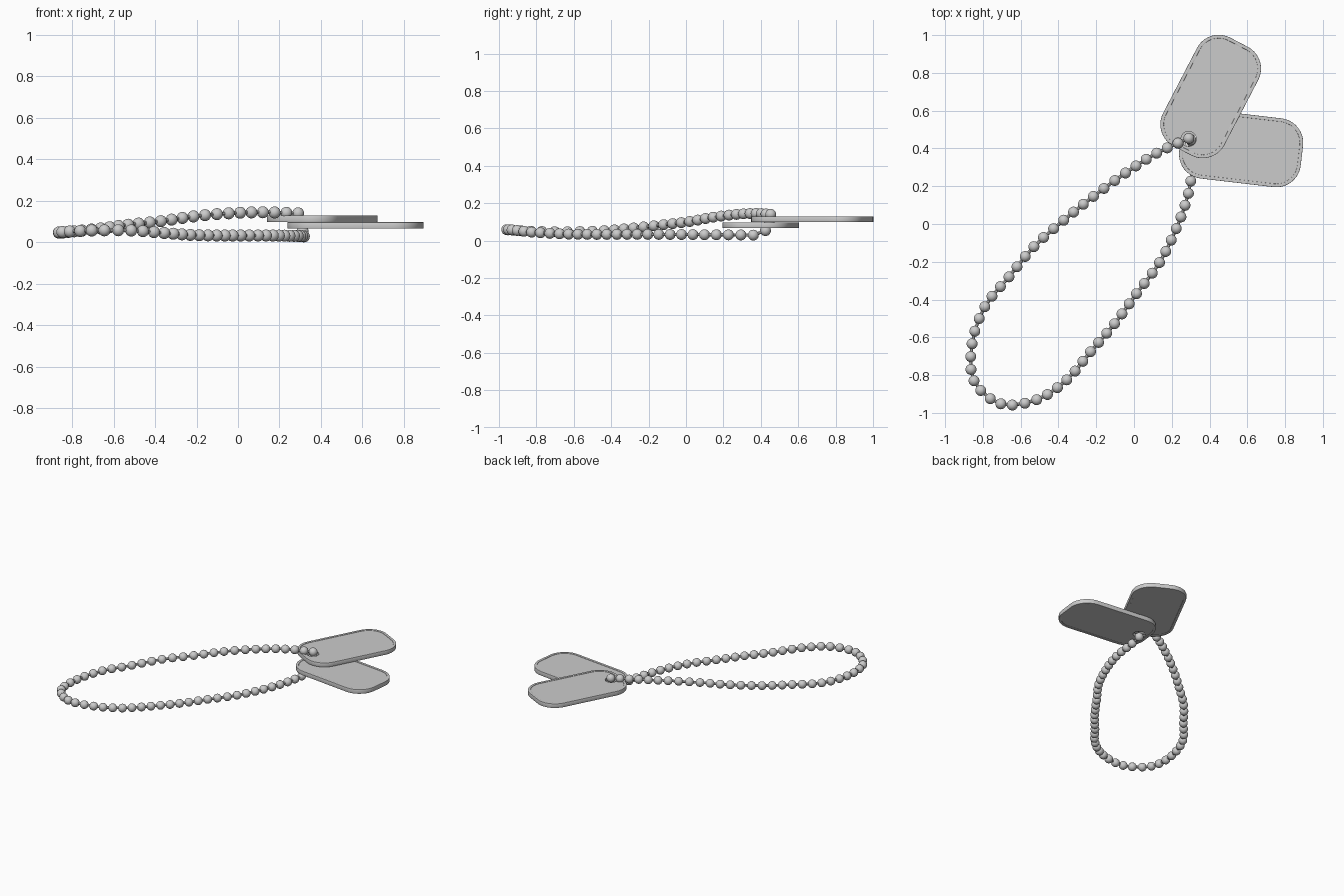
import bpy, bmesh
from math import sin, cos, pi, radians
from mathutils import Vector, Matrix

if "Cube" in bpy.data.objects:
    bpy.data.objects.remove(bpy.data.objects["Cube"])

# ---------- helpers ----------
def rounded_rect(length, width, r, steps=10):
    pts = []
    for k, (sx, sy) in enumerate(((1, 1), (-1, 1), (-1, -1), (1, -1))):
        cx, cy = sx * (length / 2 - r), sy * (width / 2 - r)
        for i in range(steps + 1):
            a = (k + i / steps) * pi / 2
            pts.append((cx + r * cos(a), cy + r * sin(a)))
    return pts

def circle(cx, cy, r, n=32):
    return [(cx + r * cos(2 * pi * i / n), cy + r * sin(2 * pi * i / n)) for i in range(n)]

def add_spline(curve, pts):
    s = curve.splines.new('POLY')
    s.points.add(len(pts) - 1)
    for p, c in zip(s.points, pts):
        p.co = (c[0], c[1], c[2] if len(c) > 2 else 0, 1)
    s.use_cyclic_u = True

def finish(obj):
    bpy.ops.object.select_all(action='DESELECT')
    obj.select_set(True)
    bpy.context.view_layer.objects.active = obj
    if obj.type == 'CURVE':
        bpy.ops.object.convert(target='MESH')
        obj = bpy.context.view_layer.objects.active
    bpy.ops.object.shade_smooth_by_angle(angle=radians(35))

def plate(name, outlines, half, loc, angle, bevel=0.0):
    cu = bpy.data.curves.new(name, 'CURVE')
    cu.dimensions = '2D'
    cu.fill_mode = 'BOTH'
    cu.extrude = half - bevel
    cu.bevel_depth = bevel
    cu.offset = -bevel
    cu.bevel_resolution = 1
    for o in outlines:
        add_spline(cu, o)
    ob = bpy.data.objects.new(name, cu)
    bpy.context.collection.objects.link(ob)
    ob.location = loc
    ob.rotation_euler.z = radians(angle)
    finish(ob)

# ---------- two tags: punched plate with a slim raised rim ----------
L, W, R = 0.648, 0.366, 0.13
def tag(name, loc, angle):
    plate(name + "_plate",
          [rounded_rect(L - .012, W - .012, R - .006), circle(-.253, 0, .04)],
          .0125, loc, angle)
    plate(name + "_rim",
          [rounded_rect(L, W, R), rounded_rect(L - .036, W - .036, R - .018)],
          .0155, loc, angle, .002)

tag("upper_tag", (.406, .675, .114), 62.5)
tag("lower_tag", (.567, .400, .082), -6.7)

# ---------- ball chain: every third bead is a key point ----------
keys = [Vector(p) for p in (
    (.29, .453, .145), (.12, .375, .15), (-.045, .27, .145), (-.215, .146, .13),
    (-.372, .02, .107), (-.53, -.12, .09), (-.662, -.28, .072), (-.79, -.438, .058),
    (-.857, -.634, .052), (-.847, -.83, .055), (-.705, -.952, .062), (-.515, -.93, .062),
    (-.356, -.825, .05), (-.23, -.676, .041), (-.103, -.528, .038), (.013, -.369, .038),
    (.135, -.204, .038), (.224, -.024, .037), (.288, .162, .036), (.318, .36, .034))]

def catmull(a, b, c, d, t):
    return 0.5 * (2 * b + (c - a) * t + (2 * a - 5 * b + 4 * c - d) * t * t
                  + (3 * b - a - 3 * c + d) * t ** 3)

ext = [2 * keys[0] - keys[1]] + keys + [2 * keys[-1] - keys[-2]]
beads = [catmull(*ext[k:k + 4], j / 3) for k in range(len(keys) - 1) for j in range(3)]
beads += [keys[-1], Vector((.312, .425, .058)), Vector((.300, .445, .102))]
lowest = min(b.z for b in beads)

bm = bmesh.new()
for b in beads:
    bmesh.ops.create_uvsphere(bm, u_segments=18, v_segments=12, radius=min(.029, lowest),
                              matrix=Matrix.Translation(b))
drop = min(v.co.z for v in bm.verts)
bmesh.ops.translate(bm, verts=bm.verts, vec=(0, 0, -drop))
me = bpy.data.meshes.new("chain_beads")
bm.to_mesh(me)
bm.free()
chain = bpy.data.objects.new("chain_beads", me)
bpy.context.collection.objects.link(chain)
finish(chain)

# thin wire joining the beads
wire = bpy.data.curves.new("chain_wire", 'CURVE')
wire.dimensions = '3D'
wire.bevel_depth = .009
wire.bevel_resolution = 2
add_spline(wire, [(b.x, b.y, b.z - drop) for b in beads])
wire_obj = bpy.data.objects.new("chain_wire", wire)
bpy.context.collection.objects.link(wire_obj)
finish(wire_obj)
